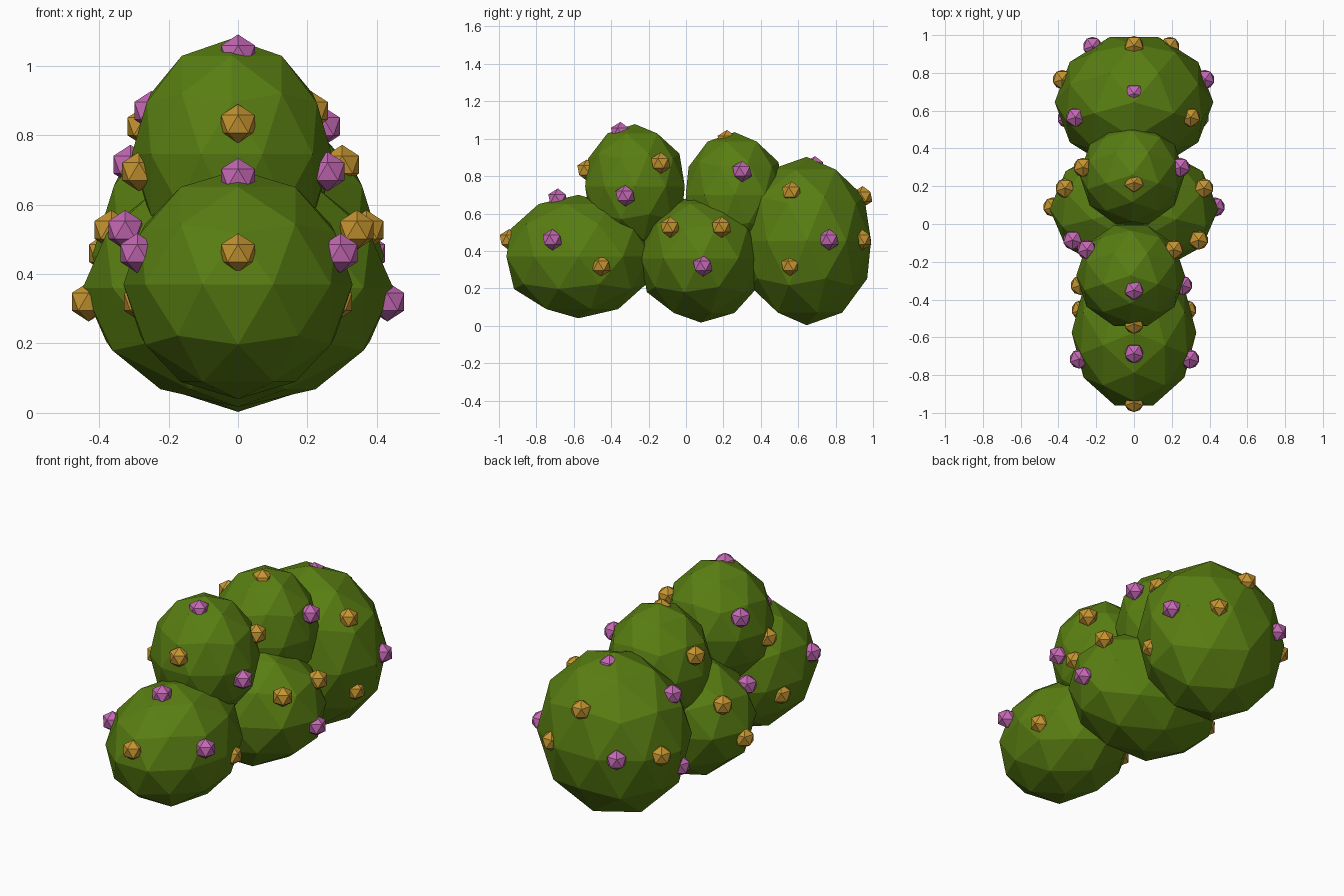
import bpy
from math import radians
from mathutils import Matrix

if "Cube" in bpy.data.objects:
    bpy.data.objects.remove(bpy.data.objects["Cube"])


def material(name, color):
    m = bpy.data.materials.new(name)
    m.diffuse_color = (*color, 1)
    m.use_nodes = True
    m.node_tree.nodes["Principled BSDF"].inputs["Base Color"].default_value = m.diffuse_color
    return m


LEAF = material("leaf_green", (0.10, 0.21, 0.006))
PINK = material("blossom_pink", (0.56, 0.14, 0.46))
GOLD = material("blossom_gold", (0.56, 0.30, 0.03))


def ico(name, center, radii, level, mat):
    """Flat shaded icosphere with an equator vertex on the x axis."""
    bpy.ops.mesh.primitive_ico_sphere_add(subdivisions=level, radius=1)
    ob = bpy.context.object
    ob.name = name
    ob.data.transform(Matrix.Diagonal((*radii, 1)) @ Matrix.Rotation(radians(-90), 4, 'Z'))
    ob.location = center
    ob.data.materials.append(mat)
    return ob


# Bush clumps: name, centre, radii
for name, c, r in [
    ("front_lower_clump", (0, -0.575, 0.37), (0.33, 0.405, 0.33)),
    ("middle_lower_clump", (0, 0.08, 0.36), (0.447, 0.34, 0.343)),
    ("rear_clump", (0, 0.645, 0.453), (0.42, 0.362, 0.45)),
    ("front_upper_clump", (-0.018, -0.273, 0.745), (0.288, 0.28, 0.333)),
    ("rear_upper_clump", (-0.01, 0.26, 0.70), (0.278, 0.275, 0.335)),
]:
    ico(name, c, r, 2, LEAF)


def blossom(x, y, z, mat):
    ico("blossom", (x, y, z), (0.057,) * 3, 1, mat)


# Blossoms on the centre line
for y, z, mat in [
    (-0.945, 0.46, GOLD), (-0.685, 0.677, PINK),
    (-0.53, 0.832, GOLD), (-0.35, 1.033, PINK),
    (0.22, 0.99, GOLD), (0.69, 0.85, PINK), (0.945, 0.69, GOLD),
]:
    blossom(0, y, z, mat)

# Blossoms in left/right pairs: left x, right x, y, z, left and right material
for xl, xr, y, z, ml, mr in [
    (-0.29, 0.295, -0.715, 0.46, PINK, PINK),
    (-0.28, 0.28, -0.455, 0.32, GOLD, GOLD),
    (-0.325, 0.342, -0.085, 0.527, PINK, GOLD),
    (-0.365, 0.37, 0.19, 0.527, GOLD, GOLD),
    (-0.43, 0.43, 0.09, 0.32, GOLD, PINK),
    (-0.25, 0.21, -0.135, 0.87, PINK, GOLD),
    (-0.285, 0.258, -0.325, 0.695, GOLD, PINK),
    (-0.27, 0.245, 0.30, 0.825, GOLD, PINK),
    (-0.31, 0.30, 0.565, 0.715, PINK, GOLD),
    (-0.355, 0.345, 0.56, 0.32, PINK, GOLD),
    (-0.38, 0.375, 0.765, 0.46, GOLD, PINK),
    (-0.22, 0.19, 0.94, 0.46, PINK, GOLD),
]:
    blossom(xl, y, z, ml)
    blossom(xr, y, z, mr)
